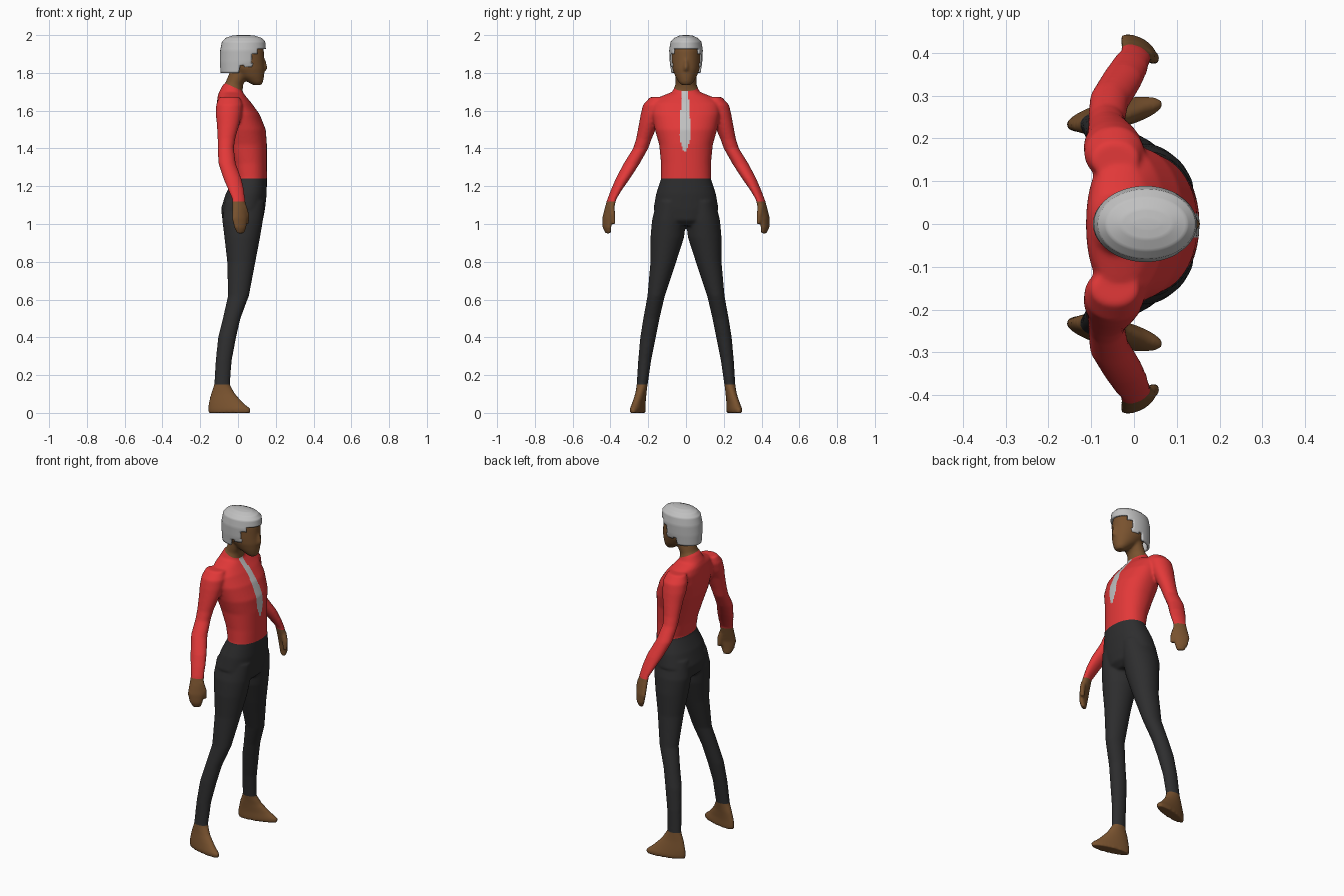
import bpy, bmesh, math
from mathutils import Vector


def material(name, rgb):
    m = bpy.data.materials.new(name)
    m.diffuse_color = (*rgb, 1)
    return m


SKIN = material("brown_skin", (0.19, 0.085, 0.028))
RED = material("red_shirt", (0.76, 0.04, 0.04))
DARK = material("dark_trousers", (0.027, 0.027, 0.028))
GREY = material("light_grey", (0.53, 0.53, 0.53))


def loft(bm, rings, seg=40, steps=1, power=2.0, side=1):
    """Stack of closed horizontal rings: (z, x0, x1, y0, y1, shear)."""
    rows = []
    for a, b in zip(rings, rings[1:]):
        rows += [[p + (q - p) * i / steps for p, q in zip(a, b)] for i in range(steps)]
    rows.append(rings[-1])
    loops = []
    for z, x0, x1, y0, y1, shear in rows:
        loop = []
        for k in range(seg):
            t = 2 * math.pi * k / seg
            c, s = math.cos(t), math.sin(t)
            dx = math.copysign(abs(c) ** (2 / power), c) * (x1 - x0) / 2
            dy = math.copysign(abs(s) ** (2 / power), s) * (y1 - y0) / 2
            loop.append(bm.verts.new(((x0 + x1) / 2 + dx,
                                      side * ((y0 + y1) / 2 + dy + shear * dx), z)))
        loops.append(loop)
    faces = [bm.faces.new((a[k], a[(k + 1) % seg], b[(k + 1) % seg], b[k]))
             for a, b in zip(loops, loops[1:]) for k in range(seg)]
    faces += [bm.faces.new(loops[0]), bm.faces.new(loops[-1])]
    bmesh.ops.recalc_face_normals(bm, faces=faces)


def centred(rings):
    return [(z, x0, x1, -w, w, 0) for z, x0, x1, w in rings]


def add_object(name, bm, mats):
    me = bpy.data.meshes.new(name)
    bm.to_mesh(me)
    bm.free()
    ob = bpy.data.objects.new(name, me)
    bpy.context.collection.objects.link(ob)
    for m in mats:
        me.materials.append(m)
    return ob


bm = bmesh.new()
# pelvis and torso
loft(bm, centred([
    (0.99, -0.05, 0.10, 0.09), (1.02, -0.082, 0.132, 0.14), (1.08, -0.09, 0.143, 0.172),
    (1.16, -0.065, 0.152, 0.158), (1.24, -0.025, 0.153, 0.132), (1.32, -0.04, 0.153, 0.132),
    (1.42, -0.075, 0.153, 0.142), (1.50, -0.10, 0.147, 0.165), (1.58, -0.112, 0.115, 0.18),
    (1.64, -0.112, 0.072, 0.178), (1.675, -0.108, 0.042, 0.135), (1.70, -0.10, 0.024, 0.072),
    (1.74, -0.078, 0.022, 0.055)]), power=2.2)
# neck
loft(bm, centred([(1.66, -0.085, 0.02, 0.057), (1.74, -0.07, 0.028, 0.055),
                  (1.80, -0.045, 0.06, 0.056), (1.85, -0.04, 0.06, 0.05)]))
# head and nose
loft(bm, centred([
    (1.735, 0.08, 0.122, 0.022), (1.75, 0.055, 0.132, 0.038), (1.78, 0.0, 0.138, 0.056),
    (1.82, -0.05, 0.142, 0.072), (1.86, -0.075, 0.139, 0.079), (1.92, -0.08, 0.137, 0.08),
    (1.96, -0.07, 0.12, 0.07), (1.982, -0.03, 0.09, 0.04)]))
loft(bm, centred([(1.813, 0.12, 0.152, 0.013), (1.83, 0.12, 0.157, 0.013),
                  (1.87, 0.12, 0.146, 0.008)]))
for side in (1, -1):
    # leg continuing into the foot
    loft(bm, [
        (1.12, -0.07, 0.14, 0.01, 0.155, 0), (1.02, -0.083, 0.132, 0.0, 0.18, 0),
        (0.93, -0.072, 0.117, 0.01, 0.188, 0), (0.80, -0.057, 0.092, 0.052, 0.188, 0),
        (0.62, -0.053, 0.058, 0.112, 0.204, 0), (0.50, -0.08, 0.013, 0.14, 0.226, 0),
        (0.40, -0.105, -0.01, 0.16, 0.242, 0), (0.28, -0.118, -0.033, 0.184, 0.253, 0),
        (0.15, -0.126, -0.043, 0.203, 0.261, 0), (0.10, -0.144, -0.015, 0.211, 0.268, 0.15),
        (0.05, -0.156, 0.032, 0.219, 0.281, 0.2), (0.02, -0.159, 0.068, 0.222, 0.29, 0.22),
        (0.0, -0.156, 0.066, 0.223, 0.289, 0.22)], side=side)
    # arm continuing into the hand
    loft(bm, [
        (1.672, -0.10, 0.01, 0.11, 0.19, 0), (1.63, -0.116, 0.025, 0.10, 0.228, 0),
        (1.58, -0.118, 0.02, 0.12, 0.24, 0), (1.53, -0.112, 0.008, 0.148, 0.249, 0),
        (1.45, -0.108, -0.015, 0.182, 0.264, 0), (1.40, -0.107, -0.022, 0.20, 0.28, 0),
        (1.32, -0.104, -0.012, 0.245, 0.33, 0), (1.24, -0.077, 0.018, 0.297, 0.372, 0),
        (1.18, -0.052, 0.032, 0.34, 0.397, -0.15), (1.13, -0.03, 0.038, 0.372, 0.415, -0.3),
        (1.08, -0.03, 0.046, 0.384, 0.428, -0.35), (1.03, -0.032, 0.05, 0.398, 0.438, -0.4),
        (0.98, -0.02, 0.045, 0.400, 0.437, -0.4), (0.95, -0.006, 0.032, 0.400, 0.425, -0.4)],
        side=side)
    # thumb
    loft(bm, [(1.10, 0.015, 0.045, 0.38, 0.41, 0), (1.05, 0.028, 0.06, 0.374, 0.403, 0),
              (1.0, 0.035, 0.058, 0.372, 0.394, 0)], side=side)

# fuse the parts into one smooth skin
body = add_object("body", bm, [])
rm = body.modifiers.new("fuse", 'REMESH')
rm.mode = 'VOXEL'
rm.voxel_size = 0.007
sm = body.modifiers.new("soften", 'SMOOTH')
sm.factor, sm.iterations = 0.5, 6
dg = bpy.context.evaluated_depsgraph_get()
fused = bpy.data.meshes.new_from_object(body.evaluated_get(dg))
body.modifiers.clear()
body.data = fused
fused.materials.clear()
for m in (SKIN, RED, DARK, GREY):
    fused.materials.append(m)

# cut clean clothing edges: ankle, wrist, waist, collar
bm = bmesh.new()
bm.from_mesh(fused)
for co, no in (((0, 0, 0.15), (0, 0, 1)), ((0, 0, 1.12), (0, 0, 1)),
               ((0, 0, 1.24), (0, 0, 1)), ((0, 0, 1.715), (0.45, 0, 1))):
    bmesh.ops.bisect_plane(bm, geom=bm.verts[:] + bm.edges[:] + bm.faces[:],
                           plane_co=co, plane_no=Vector(no).normalized())


def body_colour(c, n):
    if c.z < 0.15 or c.z > 1.715 - 0.45 * c.x:
        return 0
    if abs(c.y) > 0.25 and c.z > 0.9:
        return 0 if c.z < 1.12 else 1
    if c.z < 1.24:
        return 2
    # chest stripe, widest in the middle
    half = 0.005 + (c.z - 1.38) * 0.33 if c.z < 1.45 else 0.028 - max(0, c.z - 1.53) * 0.07
    if c.z > 1.38 and n.x > 0.2 and abs(c.y + 0.005) < half:
        return 3
    return 1


bm.normal_update()
for f in bm.faces:
    f.material_index = body_colour(f.calc_center_median(), f.normal)
    f.smooth = True
bm.to_mesh(fused)
bm.free()

# hair shell, trimmed around the face
bm = bmesh.new()
loft(bm, centred([
    (1.80, -0.092, 0.12, 0.078), (1.86, -0.096, 0.148, 0.086), (1.92, -0.094, 0.148, 0.089),
    (1.965, -0.085, 0.144, 0.082), (1.985, -0.066, 0.125, 0.062),
    (1.997, -0.03, 0.09, 0.035), (2.0, 0.0, 0.06, 0.012)]), seg=64, steps=6)


def off_hair(c):
    return (c.z <= 1.801 or (c.z < 1.925 and c.x > 0.105) or (c.z < 1.90 and c.x > 0.075)
            or (c.z < 1.832 and c.x > 0.03) or (c.z < 1.845 and 0.005 < c.x < 0.03))


bmesh.ops.delete(bm, geom=[f for f in bm.faces if off_hair(f.calc_center_median())],
                 context='FACES')
for f in bm.faces:
    f.smooth = True
hair = add_object("hair", bm, [GREY])
so = hair.modifiers.new("thickness", 'SOLIDIFY')
so.thickness, so.offset = 0.012, -1
